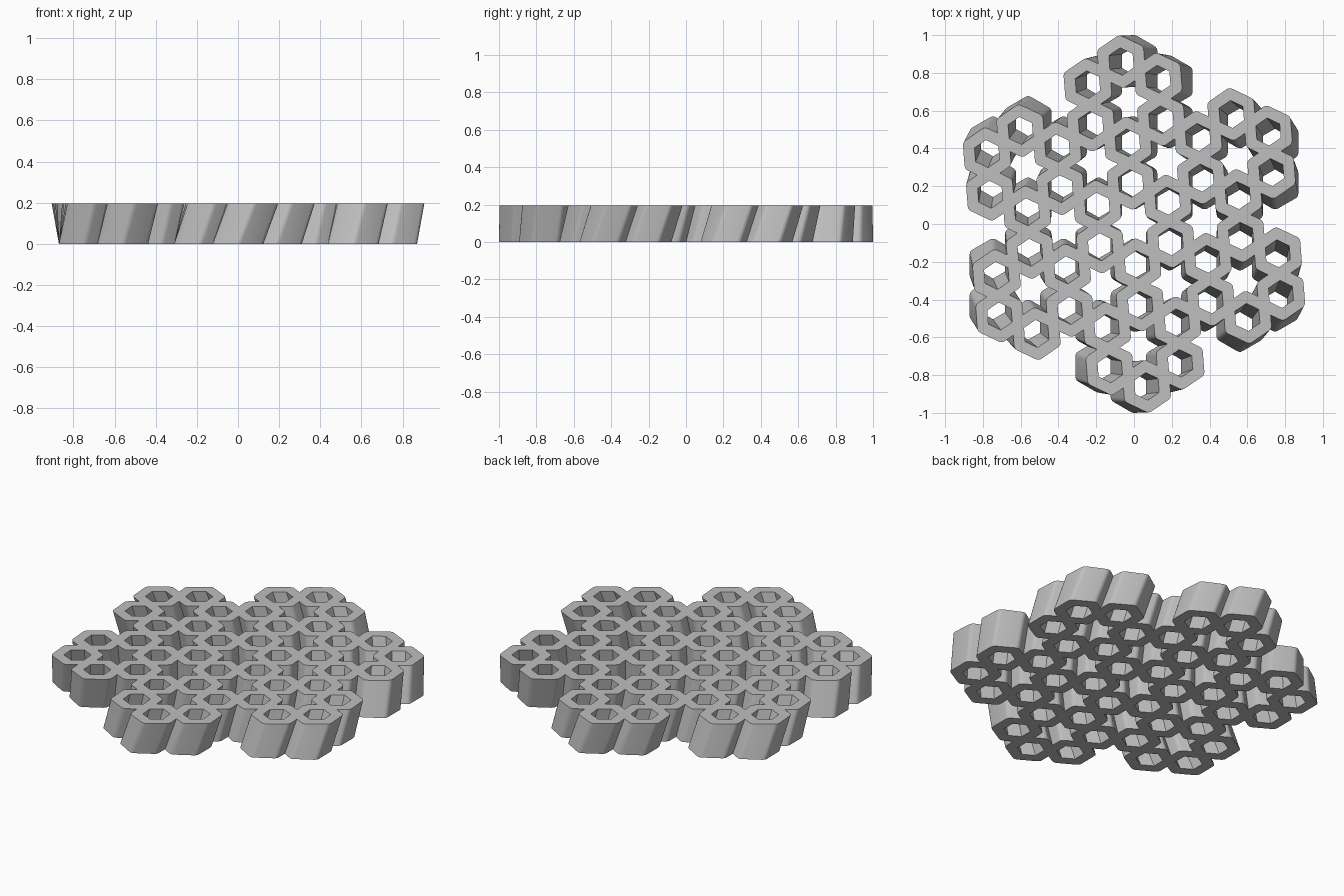
import bpy, bmesh, math
from mathutils import Vector, Matrix

cube = bpy.data.objects.get("Cube")
if cube:
    bpy.data.objects.remove(cube, do_unlink=True)

PITCH = 0.2156          # distance between neighbouring cells
HALF_WALL = 0.03
HEIGHT = 0.195
TWIST = math.radians(4.5)
INNER = PITCH / 2 - HALF_WALL / math.cos(math.radians(30))


def polar(radius, degrees):
    a = math.radians(degrees)
    return Vector((radius * math.cos(a), radius * math.sin(a), 0))


# Cell centres: seven rings of six cells, each ring open in the middle
steps = [polar(PITCH, 90 + 60 * k) for k in range(6)]
rings = [Vector()] + [3 * s for s in steps]
cells = [r + s for r in rings for s in steps]


def has_cell(p):
    return any((p - c).length < PITCH / 4 for c in cells)


def corner_points(centre, k):
    """Outer outline at one corner: a joint to a neighbour or a rounded tip."""
    angle = 90 + 60 * k
    tip = centre + steps[k] / 2
    if has_cell(centre + steps[k]):
        side = polar(2 * HALF_WALL, angle + 90)
        return [tip - side, tip + side]
    return [tip + polar(HALF_WALL, angle + d) for d in (-30, -10, 10, 30)]


# Flat honeycomb plate with hexagonal holes and star-shaped gaps
bm = bmesh.new()
for c in cells:
    outer = [[bm.verts.new(p) for p in corner_points(c, k)] for k in range(6)]
    inner = [bm.verts.new(c + polar(INNER, 90 + 60 * k)) for k in range(6)]
    for k in range(6):
        n = (k + 1) % 6
        bm.faces.new([inner[k]] + outer[k])
        bm.faces.new([inner[k], outer[k][-1], outer[n][0], inner[n]])
bmesh.ops.remove_doubles(bm, verts=bm.verts[:], dist=0.0005)

# Raise the plate and twist its top
made = bmesh.ops.extrude_face_region(bm, geom=bm.faces[:], use_keep_orig=True)
top = [g for g in made["geom"] if isinstance(g, bmesh.types.BMVert)]
spin = Matrix.Rotation(TWIST, 3, 'Z')
for v in top:
    v.co = spin @ v.co + Vector((0, 0, HEIGHT))
bmesh.ops.recalc_face_normals(bm, faces=bm.faces[:])

mesh = bpy.data.meshes.new("honeycomb_plate")
bm.to_mesh(mesh)
bm.free()
plate = bpy.data.objects.new("honeycomb_plate", mesh)
bpy.context.collection.objects.link(plate)

# Plain grey material
grey = bpy.data.materials.new("light_grey")
grey.use_nodes = True
colour = (0.52, 0.52, 0.52, 1)
grey.diffuse_color = colour
grey.node_tree.nodes["Principled BSDF"].inputs["Base Color"].default_value = colour
mesh.materials.append(grey)

bpy.ops.object.select_all(action='DESELECT')
plate.select_set(True)
bpy.context.view_layer.objects.active = plate
bpy.ops.object.shade_smooth_by_angle(angle=math.radians(30))
